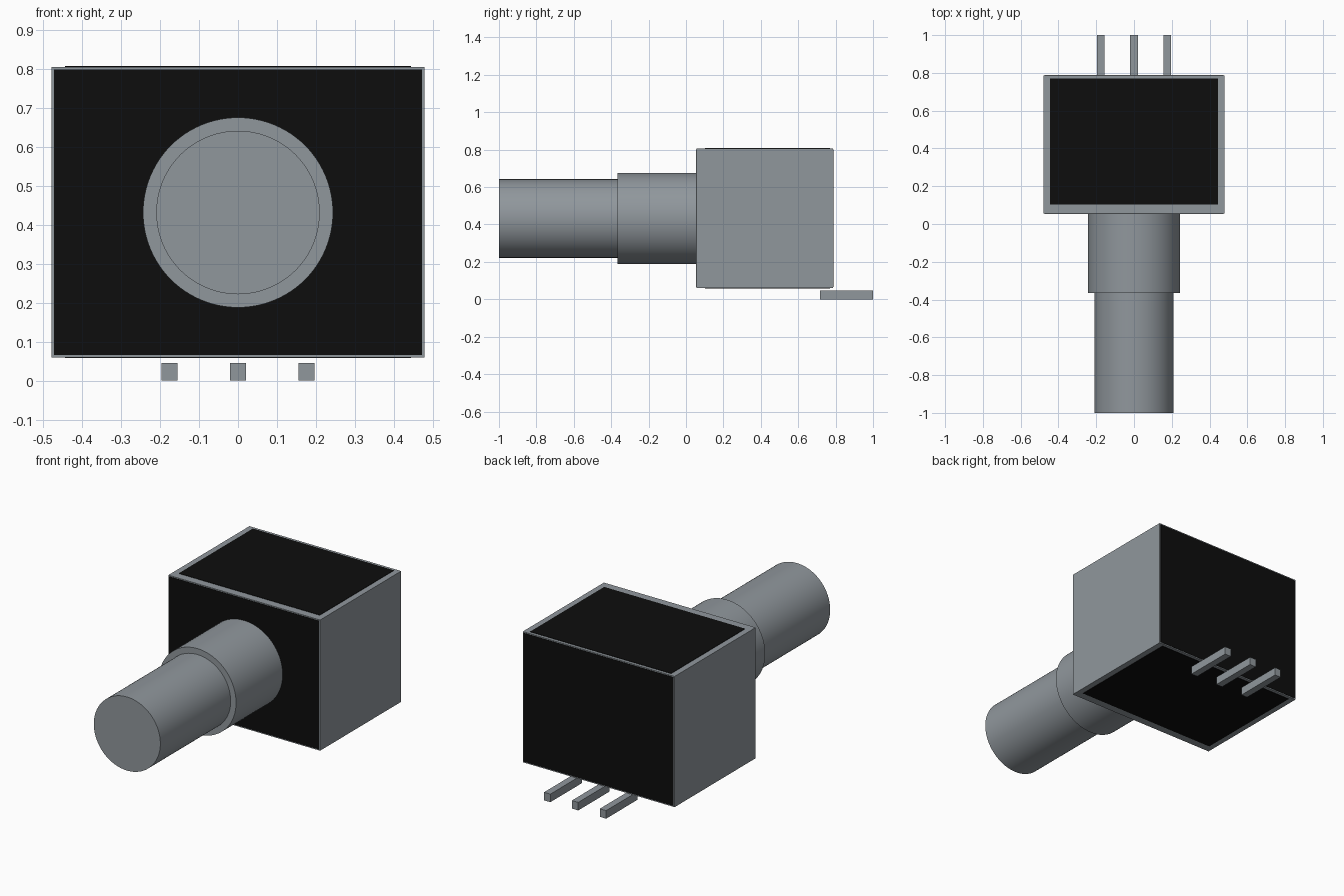
import bpy
import math

if "Cube" in bpy.data.objects:
    bpy.data.objects.remove(bpy.data.objects["Cube"], do_unlink=True)


def make_material(name, rgb):
    mat = bpy.data.materials.new(name)
    mat.use_nodes = True
    mat.diffuse_color = (*rgb, 1)
    mat.node_tree.nodes["Principled BSDF"].inputs["Base Color"].default_value = (*rgb, 1)
    return mat


steel = make_material("steel grey", (0.28, 0.31, 0.335))
black = make_material("matte black", (0.004, 0.004, 0.004))


def box(name, low, high, mat):
    """Box spanning two opposite corners."""
    centre = [(a + b) / 2 for a, b in zip(low, high)]
    bpy.ops.mesh.primitive_cube_add(size=1, location=centre)
    obj = bpy.context.object
    obj.name = name
    obj.scale = [b - a for a, b in zip(low, high)]
    bpy.ops.object.transform_apply(location=False, rotation=False, scale=True)
    obj.data.materials.append(mat)
    return obj


def rod(name, radius, y0, y1, z):
    """Smooth cylinder lying along y."""
    bpy.ops.mesh.primitive_cylinder_add(
        vertices=96, radius=radius, depth=y1 - y0,
        location=(0, (y0 + y1) / 2, z), rotation=(math.pi / 2, 0, 0))
    obj = bpy.context.object
    obj.name = name
    obj.data.materials.append(steel)
    bpy.ops.object.shade_smooth_by_angle(angle=math.radians(30))
    return obj


# Housing
X, Y0, Y1, Z0, Z1 = 0.479, 0.056, 0.787, 0.06, 0.806
T = 0.002  # plate thickness
box("housing", (-X, Y0, Z0), (X, Y1, Z1), steel)

# Black plates on the front, back, top and bottom
E = 0.006
for name, y in (("front_plate", Y0), ("back_plate", Y1)):
    box(name, (-X + E, y - T, Z0 + E), (X - E, y + T, Z1 - E), black)
for name, z in (("top_plate", Z1), ("bottom_plate", Z0)):
    box(name, (-0.445, 0.102, z - T), (0.445, 0.77, z + T), black)

# Bushing and shaft
AXIS_Z = 0.432
rod("bushing", 0.244, -0.366, Y0, AXIS_Z)
rod("shaft", 0.21, -1.0, -0.36, AXIS_Z)

# Three terminal pins
for name, x in (("right_pin", -0.176), ("middle_pin", 0.0), ("left_pin", 0.176)):
    box(name, (x - 0.02, 0.717, 0.0), (x + 0.02, 1.0, 0.046), steel)
